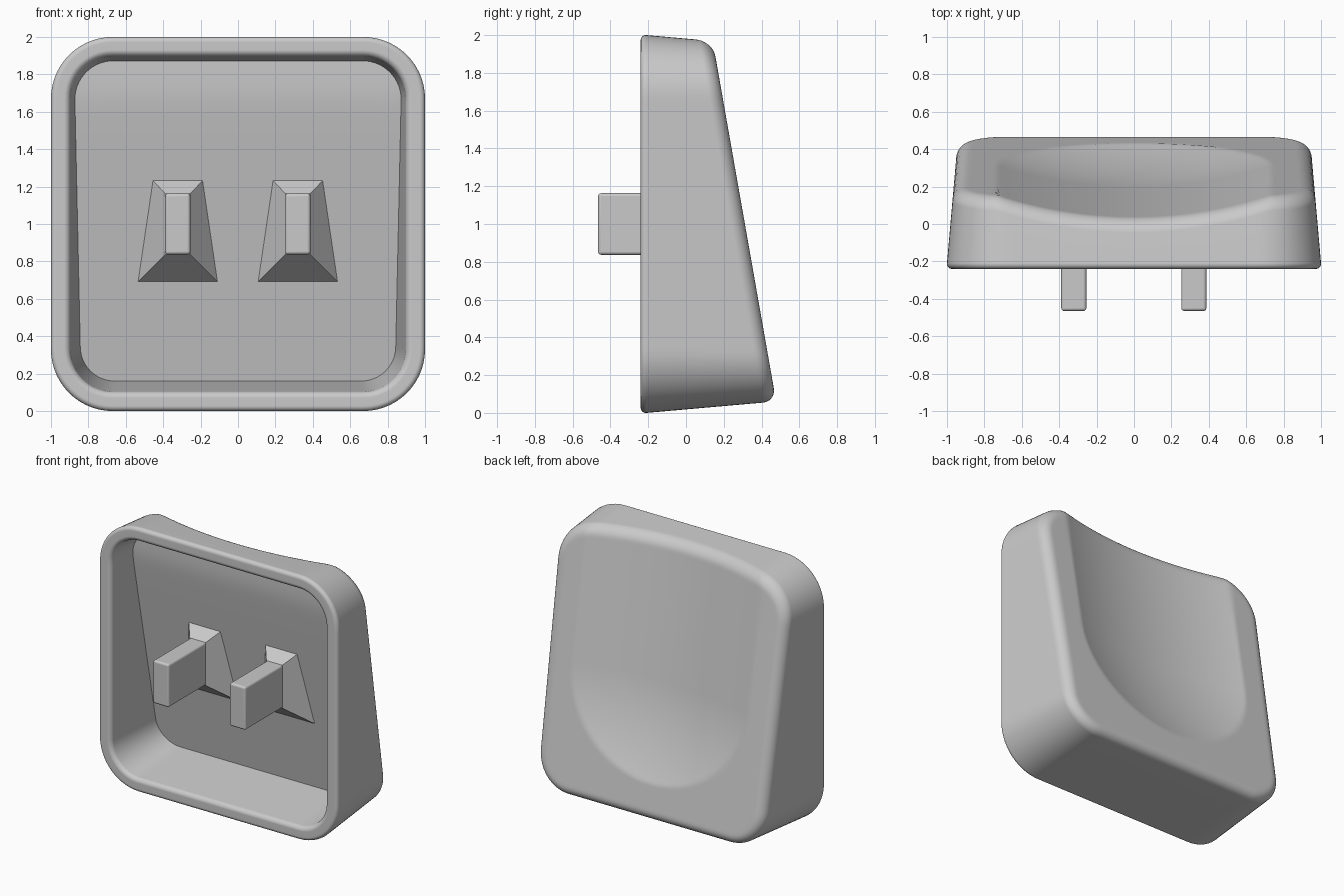
import bpy, bmesh, math

cube = bpy.data.objects.get("Cube")
if cube:
    bpy.data.objects.remove(cube)

grey = bpy.data.materials.new("matte_grey")
grey.use_nodes = True
COLOUR = (0.59, 0.59, 0.59, 1)
grey.diffuse_color = COLOUR
grey.node_tree.nodes["Principled BSDF"].inputs["Base Color"].default_value = COLOUR

RIM, OUTER_DRAFT, INNER_DRAFT = -0.24, 0.088, 0.123
CORNER, CORNER_TAPER, FILLET, LIP, WALL = 0.33, 0.1, 0.07, 0.03, 0.104
DISH_WIDTH, DISH_DEPTH, DISH_START, DISH_END = 0.73, 0.115, 0.99, 0.67
DISH_RADIUS = (DISH_WIDTH ** 2 + DISH_DEPTH ** 2) / (2 * DISH_DEPTH)


def finish(name, bm, bevel=0):
    bmesh.ops.recalc_face_normals(bm, faces=bm.faces)
    mesh = bpy.data.meshes.new(name)
    bm.to_mesh(mesh)
    bm.free()
    mesh.materials.append(grey)
    obj = bpy.data.objects.new(name, mesh)
    bpy.context.collection.objects.link(obj)
    bpy.ops.object.select_all(action="DESELECT")
    obj.select_set(True)
    bpy.context.view_layer.objects.active = obj
    bpy.ops.object.shade_smooth_by_angle(angle=math.radians(35))
    if bevel:
        mod = obj.modifiers.new("soft_edges", "BEVEL")
        mod.width, mod.segments = bevel, 3
    mod = obj.modifiers.new("weighted_normals", "WEIGHTED_NORMAL")
    mod.keep_sharp = True


def loft(bm, rings):
    loops = [[bm.verts.new(p) for p in ring] for ring in rings]
    for a, b in zip(loops, loops[1:]):
        for i in range(len(a)):
            j = (i + 1) % len(a)
            bm.faces.new((a[i], a[j], b[j], b[i]))
    bm.faces.new(loops[0])
    bm.faces.new(loops[-1])


def back_surface(x, z):
    """Sloped back with a scooped channel that ends in a round."""
    y = 0.465 - 0.176 * (z - 0.13)
    reach = math.hypot(x, min(0, z - DISH_START) * DISH_WIDTH / DISH_END)
    if reach < DISH_WIDTH:
        y -= math.sqrt(DISH_RADIUS ** 2 - reach ** 2) - (DISH_RADIUS - DISH_DEPTH)
    return y


def cavity_floor(x, z):
    """Sloped cavity floor that eases to upright near the top."""
    slope = 0.25 - 0.178 * (z - 0.165)
    upright = -0.02
    return (slope + upright + math.hypot(slope - upright, 0.012)) / 2


# Rounded-square outline: core position plus outward direction for each point
ARC, SIDE = 14, 44
outline = []
for q in range(4):
    start = math.pi / 2 * q
    cx, cz = [(1, 1), (-1, 1), (-1, -1), (1, -1)][q]
    nx, nz = [(-1, 1), (-1, -1), (1, -1), (1, 1)][q]
    for k in range(ARC + 1):
        t = start + math.pi / 2 * k / ARC
        outline.append((cx, cz, math.cos(t), math.sin(t)))
    for k in range(1, SIDE):
        f = k / SIDE
        outline.append((cx + (nx - cx) * f, cz + (nz - cz) * f, math.cos(t), math.sin(t)))


def ring(inset, draft, height):
    """Outline on the drafted wall, at the depth given by height(x, z)."""
    points = []
    for ax, az, dx, dz in outline:
        y = 0
        for _ in range(6):
            depth = y + 0.21
            radius = CORNER - CORNER_TAPER * depth
            core = 1 - draft * depth - radius
            x = ax * core + dx * (radius - inset)
            z = 1 + az * core + dz * (radius - inset)
            y = height(x, z)
        points.append((x, y, z))
    return points


def shrink(base, scale, height):
    return [(x * scale, height(x * scale, 1 + (z - 1) * scale), 1 + (z - 1) * scale)
            for x, _, z in base]


# Hollow shell: back face, rolled back edge, outer wall, rim, inner wall, floor
STEPS, ROWS = 7, 56
quarter = [math.pi / 2 * k / STEPS for k in range(STEPS + 1)]
edge = [ring(FILLET * (1 - math.cos(t)), OUTER_DRAFT,
             lambda x, z, t=t: back_surface(x, z) - FILLET * (1 - math.sin(t)))
        for t in reversed(quarter)]
rings = [shrink(edge[0], k / ROWS, back_surface) for k in range(1, ROWS)] + edge
for t in quarter:
    rings.append(ring(LIP * (1 - math.cos(t)), OUTER_DRAFT,
                      lambda x, z, t=t: RIM + LIP * (1 - math.sin(t))))
for t in reversed(quarter):
    rings.append(ring(WALL - LIP * (1 - math.cos(t)), INNER_DRAFT,
                      lambda x, z, t=t: RIM + LIP * (1 - math.sin(t))))
floor = ring(WALL, INNER_DRAFT, cavity_floor)
rings.append(floor)
rings += [shrink(floor, k / 24, cavity_floor) for k in range(23, 0, -1)]
bm = bmesh.new()
loft(bm, rings)
finish("shell", bm)


def prong_section(x, y):
    return [(x + sx * 0.067, y, 1 + sz * 0.163)
            for sx, sz in ((-1, -1), (1, -1), (1, 1), (-1, 1))]


# Two mounting prongs, each with a flared foot on the cavity floor
for side, x in (("right", -0.322), ("left", 0.32)):
    bm = bmesh.new()
    loft(bm, [prong_section(x, y) for y in (-0.465, 0.05)])
    finish(side + "_prong", bm, 0.015)
    foot = [(x + sx * w, cavity_floor(x, z) + 0.002, z)
            for sx, w, z in ((-1, 0.214, 0.69), (1, 0.214, 0.69),
                             (1, 0.134, 1.233), (-1, 0.134, 1.233))]
    bm = bmesh.new()
    loft(bm, [prong_section(x, -0.022), foot])
    finish(side + "_prong_foot", bm)
